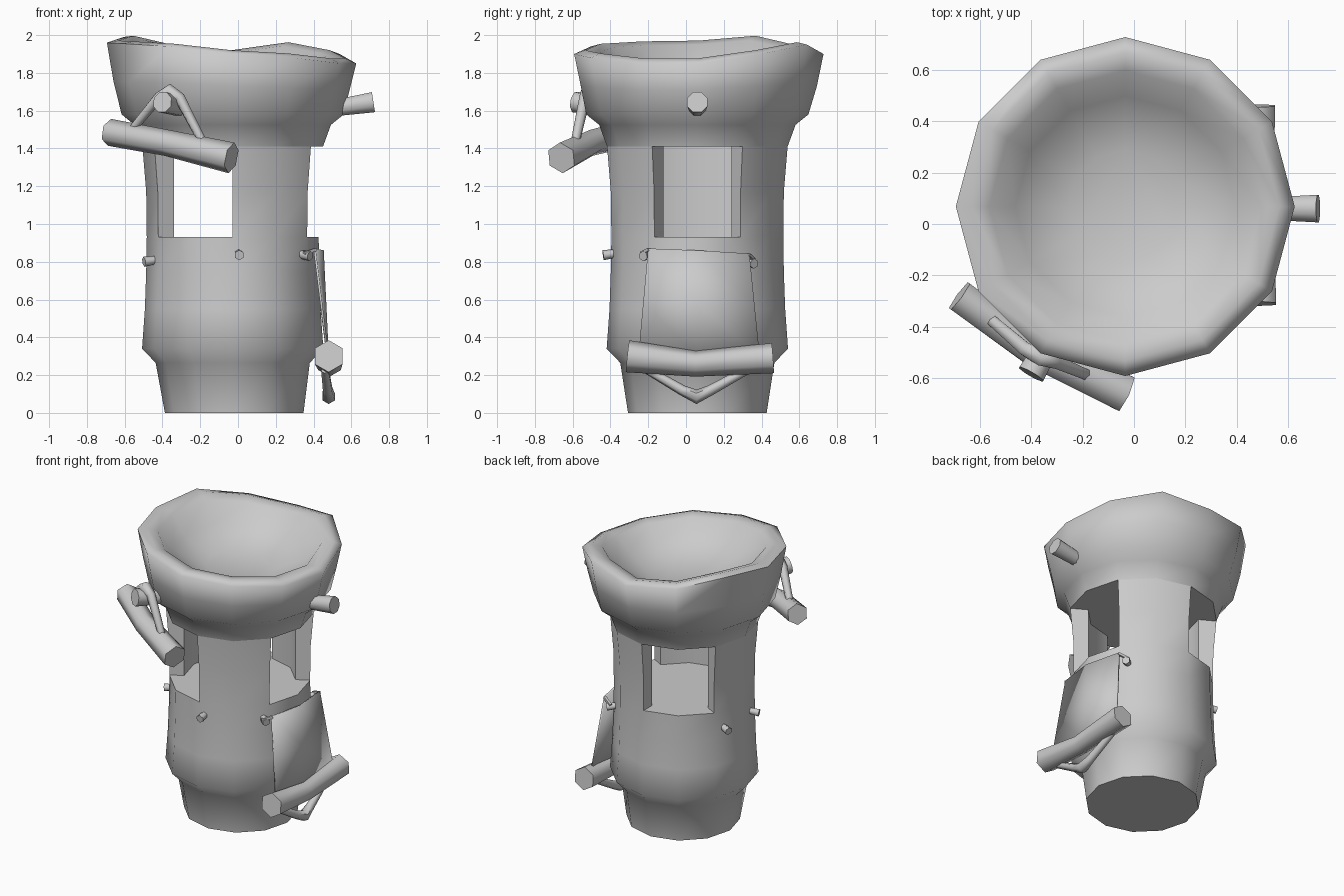
import bpy, bmesh, math
from mathutils import Vector

if "Cube" in bpy.data.objects:
    bpy.data.objects.remove(bpy.data.objects["Cube"], do_unlink=True)

grey = bpy.data.materials.new("plain grey")
grey.use_nodes = True
COLOUR = (0.6, 0.6, 0.6, 1)
grey.diffuse_color = COLOUR
grey.node_tree.nodes["Principled BSDF"].inputs["Base Color"].default_value = COLOUR

SIDES = 12
AXIS = Vector((-0.028, 0.06, 0))
SILL, LINTEL = 0.93, 1.41
WINDOW_SEGMENTS = {11, 0, 3, 4, 7, 8}


def finish(name, bm, angle=40):
    bmesh.ops.recalc_face_normals(bm, faces=bm.faces)
    mesh = bpy.data.meshes.new(name)
    bm.to_mesh(mesh)
    bm.free()
    mesh.materials.append(grey)
    obj = bpy.data.objects.new(name, mesh)
    bpy.context.collection.objects.link(obj)
    bpy.ops.object.select_all(action='DESELECT')
    obj.select_set(True)
    bpy.context.view_layer.objects.active = obj
    bpy.ops.object.shade_smooth_by_angle(angle=math.radians(angle))
    return obj


def polar(degrees, radius, z):
    a = math.radians(degrees)
    return AXIS + Vector((radius * math.cos(a), radius * math.sin(a), z))


def ring(bm, radius, z):
    return [bm.verts.new(polar(30 * i, radius, z)) for i in range(SIDES)]


def bridge(bm, low, high, skip=()):
    for i in range(SIDES):
        if i not in skip:
            j = (i + 1) % SIDES
            bm.faces.new((low[i], low[j], high[j], high[i]))


def tube(name, points, radii, sides=6):
    """Faceted tube swept along a short path, with flat ends."""
    bm = bmesh.new()
    pts = [Vector(p) for p in points]
    rings = []
    for i, p in enumerate(pts):
        ahead = pts[min(i + 1, len(pts) - 1)] - pts[max(i - 1, 0)]
        t = ahead.normalized()
        up = Vector((0, 0, 1)) if abs(t.z) < 0.9 else Vector((1, 0, 0))
        u = t.cross(up).normalized()
        v = u.cross(t)
        rings.append([bm.verts.new(p + radii[i] * (u * math.cos(a) + v * math.sin(a)))
                      for a in (2 * math.pi * (k + 0.5) / sides for k in range(sides))])
    for a, b in zip(rings, rings[1:]):
        for k in range(sides):
            m = (k + 1) % sides
            bm.faces.new((a[k], a[m], b[m], b[k]))
    bm.faces.new(rings[0])
    bm.faces.new(rings[-1])
    return finish(name, bm, 62)


# Tower body: turned shell with a chamber and three wide openings
bm = bmesh.new()
outer = [ring(bm, r, z) for r, z in
         [(0.367, 0), (0.408, 0.265), (0.48, 0.34), (0.465, 0.55), (0.458, 0.75),
          (0.455, SILL), (0.458, 1.17), (0.478, LINTEL)]]
for v in outer[0]:
    v.co.x += 0.008
for low, high in zip(outer, outer[1:]):
    opening = low in (outer[5], outer[6])
    bridge(bm, low, high, WINDOW_SEGMENTS if opening else ())
inner = [ring(bm, 0.36, z) for z in (SILL, 1.17, LINTEL)]
for low, high in zip(inner, inner[1:]):
    bridge(bm, low, high, WINDOW_SEGMENTS)
for i in WINDOW_SEGMENTS:
    j = (i + 1) % SIDES
    for k in (0, 2):
        bm.faces.new((inner[k][i], inner[k][j], outer[5 + k][j], outer[5 + k][i]))
for i in (1, 3, 5, 7, 9, 11):
    for k in (0, 1):
        bm.faces.new((inner[k][i], inner[k + 1][i], outer[6 + k][i], outer[5 + k][i]))
for cap in (inner[0], inner[2], outer[0]):
    bm.faces.new(cap)
finish("tower_body", bm, 60)

# Bowl continuing the shell: broad wavy rim and a hollow
rim_heights = [1.86, 1.91, 1.96, 1.91, 1.94, 2.0, 1.97, 1.965, 1.95, 1.91, 1.89, 1.86]
bm = bmesh.new()
bowl = [ring(bm, r, z) for r, z in
        [(0.478, LINTEL), (0.52, 1.525), (0.588, 1.58), (0.625, 1.73), (0.66, 1.90),
         (0.60, 1.92), (0.53, 1.905), (0.43, 1.79), (0.22, 1.71)]]
for level, follow in ((3, 0.4), (4, 1), (5, 0.85), (6, 0.75), (7, 0.5), (8, 0.2)):
    for v, h in zip(bowl[level], rim_heights):
        v.co.x -= 0.006
        v.co.y += 0.008
        v.co.z += (h - 1.91) * follow
for low, high in zip(bowl, bowl[1:]):
    bridge(bm, low, high)
bm.faces.new(bowl[-1])
finish("bowl", bm, 85)

# Large pegs on the bowl and small pegs round the body
for n, angle in enumerate((0, 240)):
    tube(f"bowl_peg_{n + 1}", [polar(angle, 0.55, 1.615), polar(angle, 0.745, 1.645)],
         [0.047, 0.058], 8)
for n, (angle, z) in enumerate([(200, 0.80), (274, 0.835), (325, 0.83), (37, 0.79), (160, 0.80)]):
    tube(f"small_peg_{n + 1}", [polar(angle, 0.43, z + 0.01), polar(angle, 0.50, z)],
         [0.022, 0.027])

# Lowered shutter cloth hanging from its pegs to the bar
bm = bmesh.new()
top = [(0.405, -0.20, 0.87), (0.448, 0.06, 0.86), (0.405, 0.335, 0.843)]
rows = []
for t in (0, 0.5, 1):
    row = []
    for x, y, z in top:
        end = Vector((0.475, 0.06 + (y - 0.06) * 1.2, 0.30))
        row.append(bm.verts.new(Vector((x, y, z)).lerp(end, t)))
    rows.append(row)
for a, b in zip(rows, rows[1:]):
    for k in range(len(top) - 1):
        bm.faces.new((a[k], a[k + 1], b[k + 1], b[k]))
cloth = finish("shutter_cloth", bm)
solid = cloth.modifiers.new("thickness", 'SOLIDIFY')
solid.thickness = 0.012
solid.offset = 0

# Straps from the cloth corners back to the pegs
tube("cloth_strap_front", [(0.35, -0.235, 0.845), (0.41, -0.195, 0.865)], [0.012, 0.012], 4)
tube("cloth_strap_back", [(0.34, 0.36, 0.81), (0.41, 0.33, 0.838)], [0.012, 0.012], 4)

# Lower bar with its pull loop
tube("lower_bar", [(0.48, -0.31, 0.30), (0.485, 0.05, 0.26), (0.48, 0.46, 0.29)],
     [0.085, 0.068, 0.08])
tube("lower_loop", [(0.46, -0.21, 0.23), (0.475, -0.02, 0.12), (0.48, 0.055, 0.085),
                    (0.475, 0.13, 0.12), (0.46, 0.33, 0.23)],
     [0.022, 0.028, 0.038, 0.028, 0.022])

# Raised bar hooked over the front bowl peg
tube("raised_bar", [(-0.68, -0.28, 1.485), (-0.38, -0.50, 1.43), (-0.035, -0.66, 1.35)],
     [0.072, 0.07, 0.083])
tube("raised_loop", [(-0.56, -0.37, 1.50), (-0.42, -0.49, 1.67), (-0.36, -0.52, 1.705),
                     (-0.31, -0.535, 1.67), (-0.19, -0.585, 1.44)],
     [0.024, 0.03, 0.038, 0.03, 0.024])
